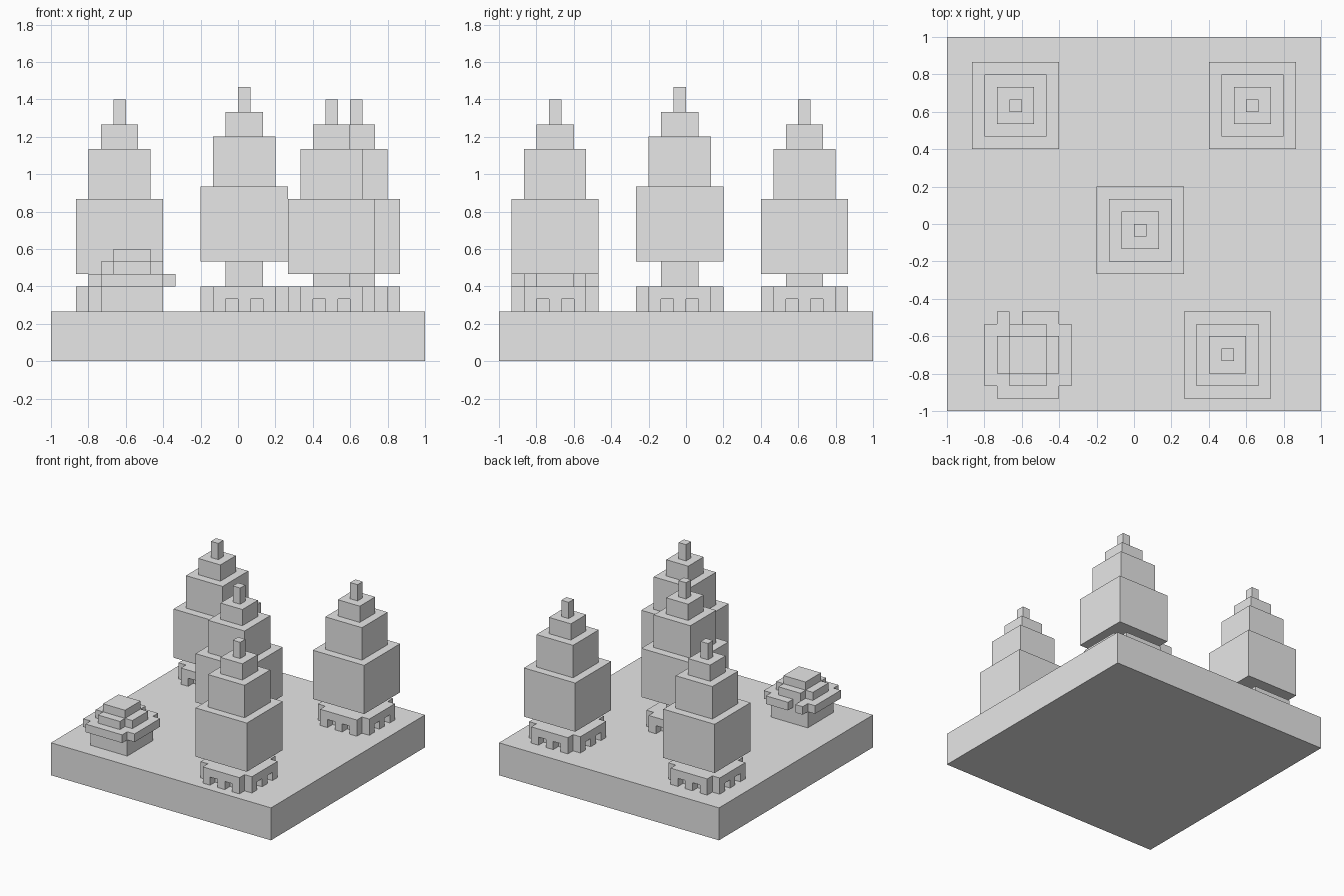
import bpy
import bmesh

U = 1 / 15          # one block of the model's grid
GROUND = 4          # ground thickness in blocks

cube = bpy.data.objects.get("Cube")
if cube:
    bpy.data.objects.remove(cube, do_unlink=True)

grey = bpy.data.materials.new("light_grey")
grey.use_nodes = True
grey.diffuse_color = (0.8, 0.8, 0.8, 1)
grey.node_tree.nodes["Principled BSDF"].inputs["Base Color"].default_value = (0.8, 0.8, 0.8, 1)


def square(size, cx=0, cy=0):
    h = size / 2
    return [(cx - h, cy - h), (cx + h, cy - h), (cx + h, cy + h), (cx - h, cy + h)]


def cross(size, notch=None):
    """Square outline with one block cut from each corner, optionally a notch at the back."""
    a, b = size / 2, size / 2 - 1
    back = [(b, a), (-b, a)]
    if notch is not None:
        back[1:1] = [(notch + .5, a), (notch + .5, b), (notch - .5, b), (notch - .5, a)]
    return [(-b, -a), (b, -a), (b, -b), (a, -b), (a, b), (b, b), *back,
            (-b, b), (-a, b), (-a, -b), (-b, -b)]


def build(name, parts, cx=0, cy=0):
    """Make one object from upright prisms given as (outline, bottom, top) in blocks."""
    bm = bmesh.new()
    for outline, z0, z1 in parts:
        low = [bm.verts.new(((cx + x) * U, (cy + y) * U, z0 * U)) for x, y in outline]
        high = [bm.verts.new(((cx + x) * U, (cy + y) * U, z1 * U)) for x, y in outline]
        bm.faces.new(low[::-1])
        bm.faces.new(high)
        for i in range(len(low)):
            j = (i + 1) % len(low)
            bm.faces.new((low[i], low[j], high[j], high[i]))
    mesh = bpy.data.meshes.new(name)
    bm.to_mesh(mesh)
    bm.free()
    mesh.materials.append(grey)
    obj = bpy.data.objects.new(name, mesh)
    bpy.context.collection.objects.link(obj)


def tree(name, cx, cy, trunk_height):
    # Spreading roots: three short legs on each side under a cross-shaped plate
    roots = [(square(5), GROUND, GROUND + 1), (cross(7), GROUND + 1, GROUND + 2)]
    for side in (-3, 3):
        for along in (-2, 0, 2):
            roots.append((square(1, along, side), GROUND, GROUND + 1))
            roots.append((square(1, side, along), GROUND, GROUND + 1))
    build(name + "_roots", roots, cx, cy)

    z = GROUND + 2
    build(name + "_trunk", [(square(3), z, z + trunk_height)], cx, cy)

    # Stacked foliage, narrowing to a single block
    z += trunk_height
    tiers = []
    for size, height in ((7, 6), (5, 4), (3, 2), (1, 2)):
        tiers.append((square(size), z, z + height))
        z += height
    build(name + "_foliage", tiers, cx, cy)


# Ground slab
build("ground", [(square(30), 0, GROUND)])

# Trees
tree("centre_tree", 0.5, -0.5, 2)
tree("back_right_tree", -9.5, 9.5, 1)
tree("back_left_tree", 9.5, 9.5, 1)
tree("front_left_tree", 7.5, -10.5, 1)

# Low bush: square base, overhanging rim and stepped crown
bush = (-8.5, -10.5)
build("bush_base", [(square(5), 4, 6)], *bush)
build("bush_rim", [(cross(7, notch=-1), 6, 7)], *bush)
build("bush_crown", [(cross(5), 7, 8), (square(3), 8, 9)], *bush)
